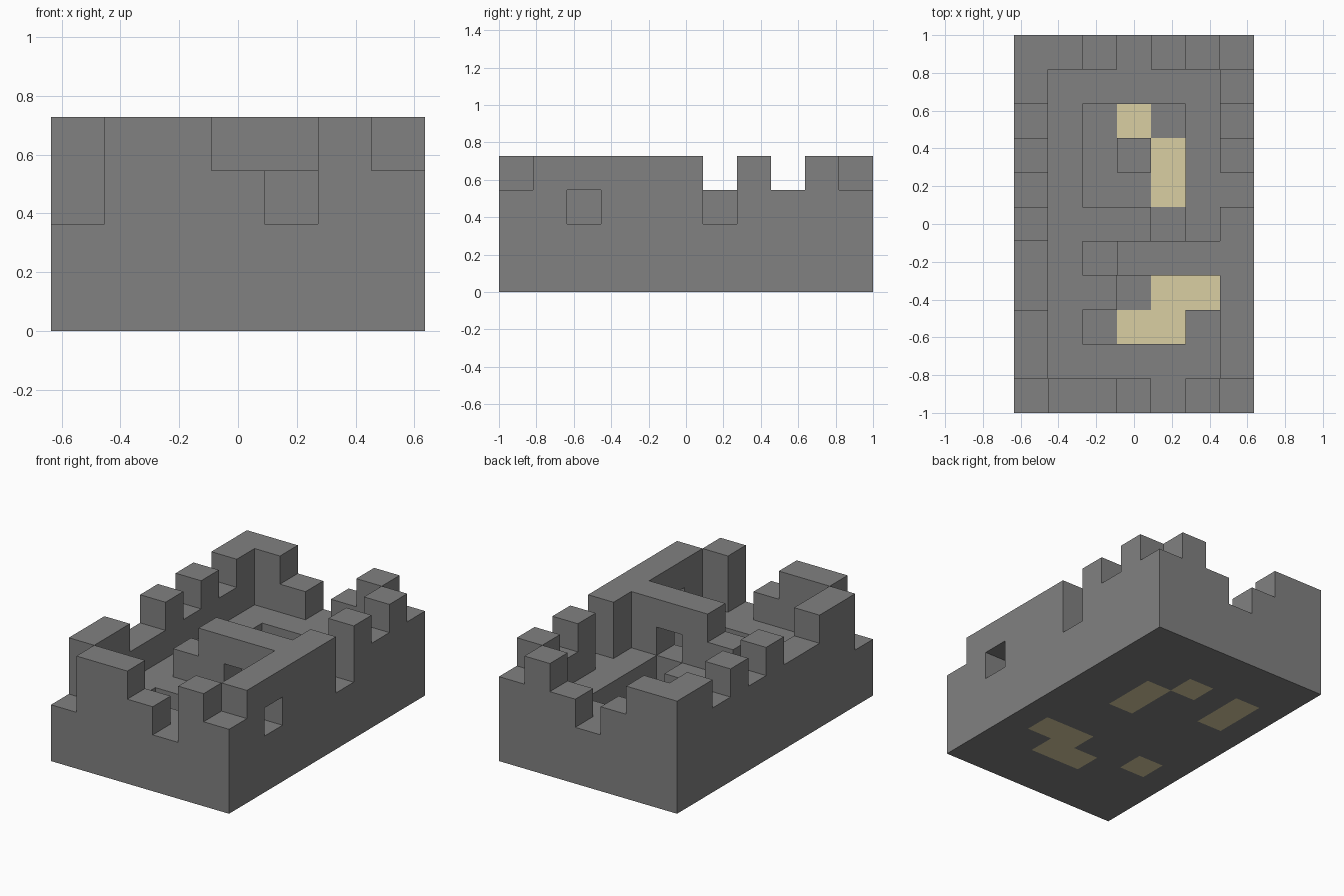
import bpy
import bmesh
from mathutils import Vector

cube = bpy.data.objects.get("Cube")
if cube:
    bpy.data.objects.remove(cube, do_unlink=True)

# Block size: the plan is 7 blocks wide and 11 blocks deep
UNIT = 2 / 11

# Plan of the ruin, back row first: how many blocks are stacked in each place
# (1 = sunken ground, 2 = floor, 3 and 4 = broken walls)
PLAN = """
4432343
4222224
3211123
4212124
3211122
4222124
3234444
3221114
4211124
4222224
2443243
"""

# Ground blocks made of sand (s), back row first
SAND = """
.......
.......
.s.s...
.s..s..
....s..
.......
.......
.s..ss.
...ss..
.......
.......
"""

# Openings cut through the cross wall and the side wall: column, row, layer
OPENINGS = {(4, 4, 2), (6, 2, 2)}


def rows(text):
    """Lines of a plan, front row first."""
    return text.split()[::-1]


def make_material(name, color):
    mat = bpy.data.materials.new(name)
    mat.use_nodes = True
    mat.diffuse_color = color
    mat.node_tree.nodes["Principled BSDF"].inputs["Base Color"].default_value = color
    return mat


def add_side(bm, cell, axis, sign):
    """Add one square side of a block, facing along the axis."""
    normal = Vector((0, 0, 0))
    normal[axis] = sign
    u = Vector((0, 0, 0))
    u[(axis + 1) % 3] = 0.5
    v = normal.cross(u)
    middle = Vector(cell) + Vector((0.5, 0.5, 0.5)) + normal / 2
    shift = Vector((width / 2, depth / 2, 0))
    corners = (middle - u - v, middle + u - v, middle + u + v, middle - u + v)
    bm.faces.new([bm.verts.new((c - shift) * UNIT) for c in corners])


def build_blocks(name, cells, mat):
    """Make one object from the exposed sides of a group of blocks."""
    bm = bmesh.new()
    for cell in sorted(cells):
        for axis in range(3):
            for sign in (-1, 1):
                neighbour = list(cell)
                neighbour[axis] += sign
                if tuple(neighbour) not in solid:
                    add_side(bm, cell, axis, sign)
    # Join the squares into large flat faces
    bmesh.ops.remove_doubles(bm, verts=bm.verts, dist=UNIT / 100)
    bmesh.ops.dissolve_limit(bm, angle_limit=0.01, verts=bm.verts, edges=bm.edges)
    mesh = bpy.data.meshes.new(name)
    bm.to_mesh(mesh)
    bm.free()
    mesh.materials.append(mat)
    obj = bpy.data.objects.new(name, mesh)
    bpy.context.collection.objects.link(obj)
    return obj


plan = rows(PLAN)
width, depth = len(plan[0]), len(plan)

# All filled places, with the openings left out
solid = {
    (x, y, z)
    for y, line in enumerate(plan)
    for x, height in enumerate(line)
    for z in range(int(height))
} - OPENINGS

sand = {
    (x, y, 0)
    for y, line in enumerate(rows(SAND))
    for x, mark in enumerate(line)
    if mark == "s"
}

# Stone walls, floor and ground, then the sand patches in the ground
build_blocks("stone_ruin", solid - sand, make_material("stone grey", (0.22, 0.22, 0.22, 1)))
build_blocks("sand_patches", sand, make_material("pale sand", (0.70, 0.62, 0.36, 1)))
